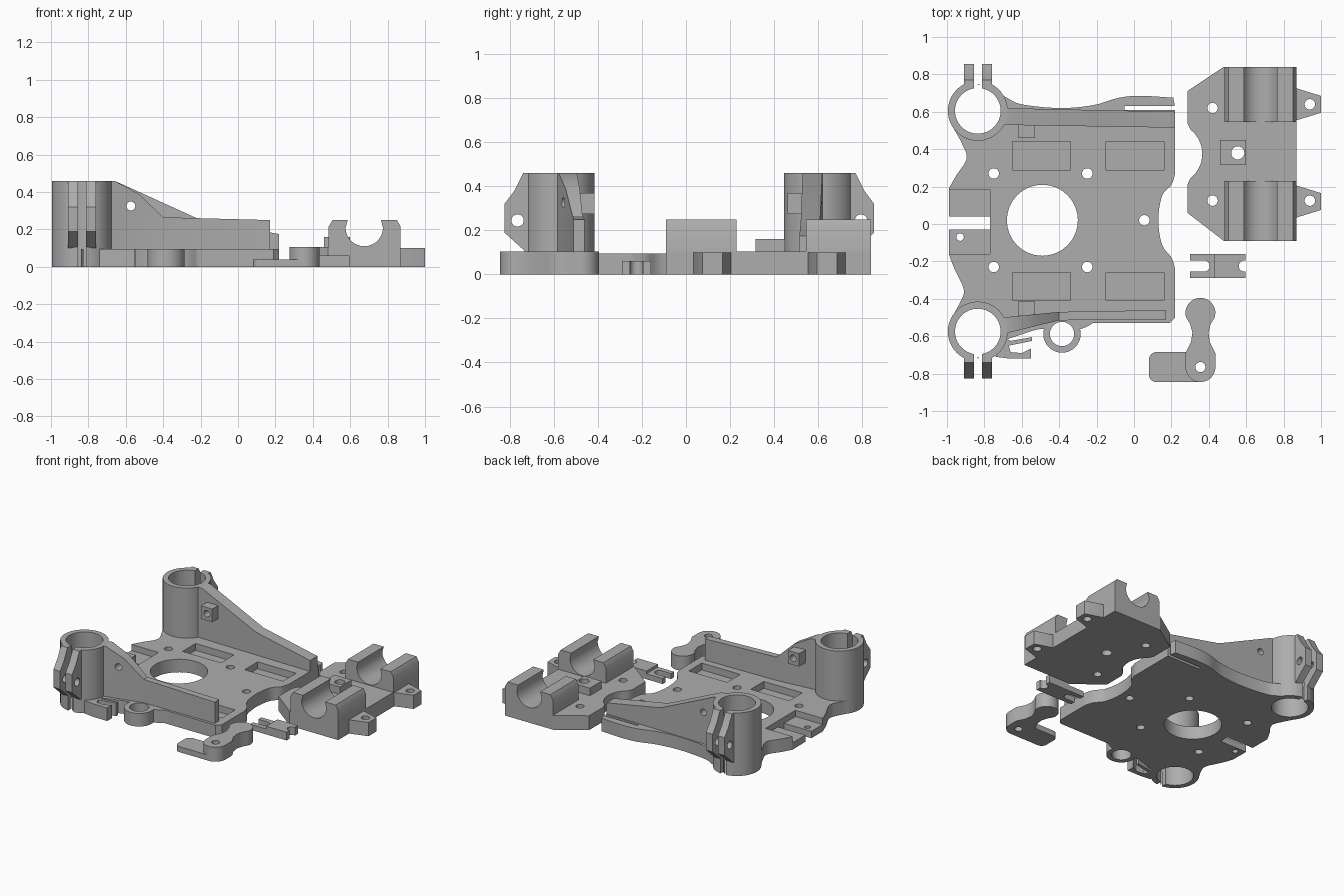
import bpy, bmesh, math

cube = bpy.data.objects.get("Cube")
if cube:
    bpy.data.objects.remove(cube, do_unlink=True)

grey = bpy.data.materials.new("plain grey")
grey.use_nodes = True
COLOUR = (0.42, 0.42, 0.42, 1)
grey.diffuse_color = COLOUR
grey.node_tree.nodes["Principled BSDF"].inputs["Base Color"].default_value = COLOUR
parts = []


def prism(name, pts, lo, hi, axis="z"):
    """Extrude a flat outline along an axis."""
    place = {"z": lambda u, v, w: (u, v, w),
             "y": lambda u, v, w: (u, w, v),
             "x": lambda u, v, w: (w, u, v)}[axis]
    bm = bmesh.new()
    face = bm.faces.new([bm.verts.new(place(u, v, lo)) for u, v in pts])
    ext = bmesh.ops.extrude_face_region(bm, geom=[face])
    shift = place(0, 0, hi - lo)
    bmesh.ops.translate(bm, vec=shift, verts=[g for g in ext["geom"] if isinstance(g, bmesh.types.BMVert)])
    bmesh.ops.recalc_face_normals(bm, faces=bm.faces)
    me = bpy.data.meshes.new(name)
    bm.to_mesh(me)
    bm.free()
    me.materials.append(grey)
    ob = bpy.data.objects.new(name, me)
    bpy.context.scene.collection.objects.link(ob)
    parts.append(ob)
    return ob


def rect(x0, y0, x1, y1):
    return [(x0, y0), (x1, y0), (x1, y1), (x0, y1)]


def arc(x, y, r, a0=0, a1=360, n=40):
    end = 0 if a1 - a0 == 360 else 1
    angles = [math.radians(a0 + (a1 - a0) * i / n) for i in range(n + end)]
    return [(x + r * math.cos(a), y + r * math.sin(a)) for a in angles]


def smooth(pts, n=8):
    """Closed spline through points; a doubled point makes a sharp corner."""
    out, k = [], len(pts)
    for i in range(k):
        p = [pts[(i + j - 1) % k] for j in range(4)]
        if p[1] == p[2]:
            continue
        for s in range(n):
            t = s / n
            out.append(tuple(0.5 * (2 * b + (c - a) * t + (2 * a - 5 * b + 4 * c - d) * t * t
                                    + (3 * b - a - 3 * c + d) * t ** 3) for a, b, c, d in zip(*p)))
    return out


def combine(ob, other, op="DIFFERENCE"):
    """Apply a boolean and remove the helper."""
    mod = ob.modifiers.new("bool", "BOOLEAN")
    mod.operation, mod.solver, mod.object = op, "EXACT", other
    deps = bpy.context.evaluated_depsgraph_get()
    me = bpy.data.meshes.new_from_object(ob.evaluated_get(deps))
    ob.modifiers.clear()
    ob.data = me
    parts.remove(other)
    bpy.data.objects.remove(other, do_unlink=True)


def cut(ob, pts, lo=-0.1, hi=0.6, axis="z"):
    combine(ob, prism("cutter", pts, lo, hi, axis))


def drill(ob, r, *centres):
    for x, y in centres:
        cut(ob, arc(x, y, r, n=32))


TX, T = -0.835, 0.095                 # tower x, plate thickness
TOWERS = [(0.605, 1, "rear"), (-0.575, -1, "front")]

# base plate
sharp = lambda x, y: [(x, y), (x, y)]
plate = prism("base_plate", smooth(
    [(-0.69, 0.68), (-0.6, 0.64), (-0.4, 0.62), (-0.22, 0.635), (-0.08, 0.675), (0.04, 0.685)]
    + sharp(0.21, 0.675) + sharp(0.22, 0.62) + sharp(0.22, 0.27)
    + [(0.2, 0.21), (0.15, 0.15), (0.13, 0.02), (0.15, -0.11), (0.2, -0.18)]
    + sharp(0.22, -0.24) + sharp(0.22, -0.5) + sharp(0.19, -0.53) + sharp(-0.22, -0.53)
    + [(-0.28, -0.56), (-0.38, -0.57), (-0.48, -0.56)] + sharp(-0.54, -0.57) + sharp(-0.69, -0.62)
    + sharp(TX, -0.72) + sharp(-0.975, -0.5)
    + [(-0.93, -0.42), (-0.91, -0.35), (-0.96, -0.24)] + sharp(-0.99, -0.16)
    + sharp(-0.99, 0.19) + [(-0.95, 0.26), (-0.895, 0.35), (-0.92, 0.43)] + sharp(-0.975, 0.53)
    + sharp(TX, 0.75)), 0, T)
for y, s, _ in TOWERS:
    cut(plate, arc(TX, y, 0.14))
drill(plate, 0.19, (-0.49, 0.02))
drill(plate, 0.028, (-0.75, 0.27), (-0.25, 0.27), (-0.75, -0.23), (-0.25, -0.23), (0.055, 0.02))
drill(plate, 0.02, (-0.93, -0.07))
for x in (-0.65, -0.15):
    for y in (-0.41, 0.29):
        cut(plate, rect(x, y, x + 0.31, y + 0.15), 0.045)
cut(plate, rect(-1.1, 0.04, -0.77, 0.185), 0.05)
cut(plate, rect(-1.1, -0.16, -0.77, -0.03), 0.05)
cut(plate, rect(-1.1, -0.03, -0.77, 0.04))
cut(plate, rect(-0.05, 0.61, 0.3, 0.632))

# ring lug and belt hook on the front edge
lug = prism("front_ring_lug", arc(-0.385, -0.588, 0.1), 0, T)
drill(lug, 0.065, (-0.385, -0.588))
drill(plate, 0.065, (-0.385, -0.588))
prism("front_hook", [(-0.74, -0.71), (-0.66, -0.72), (-0.55, -0.72), (-0.55, -0.665), (-0.6, -0.69),
                     (-0.66, -0.685), (-0.67, -0.65), (-0.545, -0.625), (-0.545, -0.605),
                     (-0.66, -0.625), (-0.7, -0.6)], 0, T)

# split clamp towers with ears
for y, s, side in TOWERS:
    slit = rect(TX - 0.021, y + s * 0.05, TX + 0.021, y + s * 0.4)
    tower = prism(side + "_tower", arc(TX, y, 0.16, n=64), 0, 0.46)
    cut(tower, arc(TX, y, 0.122, n=64))
    cut(tower, slit)
    ear = prism(side + "_clamp_ears", [(y + s * d, z) for d, z in (
        (0.125, 0.46), (0.165, 0.46), (0.205, 0.38), (0.25, 0.32), (0.25, 0.19), (0.15, 0.1), (0.125, 0.1))],
        TX - 0.075, TX + 0.075, "x")
    cut(ear, slit)
    cut(ear, arc(y + s * 0.19, 0.245, 0.028, n=24), -1.1, -0.6, "x")

# bracing walls, plan outline trimmed by a side profile
WALLS = {
    "rear": ([(-0.71, 0.53), (0.22, 0.515), (0.22, 0.6), (-0.71, 0.62)],
             [(-0.66, 0.46), (-0.22, 0.26), (0.22, 0.175), (0.22, 0.08)], 0.46),
    "front": ([(-0.705, -0.59), (-0.4, -0.515), (0.17, -0.51), (0.17, -0.46), (-0.4, -0.47), (-0.705, -0.5)],
              [(-0.66, 0.46), (-0.53, 0.39), (-0.4, 0.265), (0.17, 0.25), (0.17, 0.08)], -0.49)}
for side, (plan, profile, y) in WALLS.items():
    wall = prism(side + "_wall", plan, 0.08, 0.46)
    top = [(-0.8, 0.05), (-0.8, 0.46)] + profile[:-1] + [(0.3, profile[-2][1]), (0.3, 0.05)]
    combine(wall, prism("trim", top, -1, 1, "y"), "INTERSECT")
    boss = prism(side + "_nut_boss", rect(-0.62, 0.275, -0.53, 0.37), y, y + 0.075, "y")
    for ob in (wall, boss):
        cut(ob, arc(-0.573, 0.325, 0.024, n=24), -1, 1, "y")

# separate bearing carriage
tabs = [[(0.86, y + 0.085), (0.87, y + 0.085), (1, y + 0.045), (1, y - 0.045), (0.87, y - 0.085),
         (0.86, y - 0.085)] for y in (0.64, 0.12)]
notch = [(0.285, 0.21)] + arc(0.2, 0.375, 0.165, -52, 52, 16) + [(0.285, 0.54)]
carriage = prism("carriage_base", [(0.285, 0.71), (0.48, 0.84), (0.87, 0.84), (0.87, -0.09), (0.48, -0.09),
                                   (0.285, 0.06)] + notch, 0, 0.105)
drill(carriage, 0.028, (0.42, 0.62), (0.42, 0.125))
drill(carriage, 0.035, (0.555, 0.38))
for i, tab in enumerate(tabs):
    lobe = prism(f"carriage_tab_{i + 1}", tab, 0, 0.1)
    drill(lobe, 0.028, (0.94, (0.64, 0.125)[i]))
cradle = ([(0.485, 0.05), (0.485, 0.215), (0.505, 0.25), (0.587, 0.25), (0.577, 0.215)]
          + arc(0.675, 0.21, 0.1, 180, 360, 24)
          + [(0.773, 0.215), (0.765, 0.25), (0.85, 0.25), (0.87, 0.215), (0.87, 0.05)])
for i, (y0, y1) in enumerate(((-0.09, 0.23), (0.545, 0.84))):
    prism(f"bearing_cradle_{i + 1}", cradle, y0, y1, "y")
nut = prism("carriage_nut_block", rect(0.46, 0.315, 0.6, 0.45), 0.05, 0.16)
drill(nut, 0.035, (0.555, 0.38))

# small forked belt clip
clip = prism("belt_clip", [(0.3, 0), (0.3, 0.04), (0.43, 0.04), (0.43, 0.06), (0.595, 0.06), (0.595, 0)],
             -0.29, -0.16, "y")
cut(clip, [(0.2, -0.255)] + arc(0.375, -0.225, 0.03, -90, 90, 12) + [(0.2, -0.195)])
cut(clip, [(0.7, -0.195)] + arc(0.59, -0.225, 0.03, 90, 270, 12) + [(0.7, -0.255)])

# idler lever with a thin foot
lever = prism("lever_arm", arc(0.355, -0.475, 0.08, -20, 200, 24)
              + [(0.3, -0.535), (0.312, -0.58), (0.305, -0.63), (0.275, -0.69)]
              + arc(0.355, -0.765, 0.08, 180, 360, 24)
              + [(0.435, -0.69), (0.405, -0.63), (0.398, -0.58), (0.41, -0.535)], 0, 0.105)
foot = prism("lever_foot", arc(0.12, -0.725, 0.04, 90, 180, 8) + arc(0.12, -0.805, 0.04, 180, 270, 8)
             + [(0.35, -0.845), (0.35, -0.685)], 0, 0.04)
for ob in (lever, foot):
    drill(ob, 0.027, (0.355, -0.765))

# smooth round walls, keep edges sharp
bpy.ops.object.select_all(action="DESELECT")
for ob in parts:
    ob.select_set(True)
bpy.context.view_layer.objects.active = parts[0]
bpy.ops.object.shade_smooth_by_angle(angle=math.radians(30))
